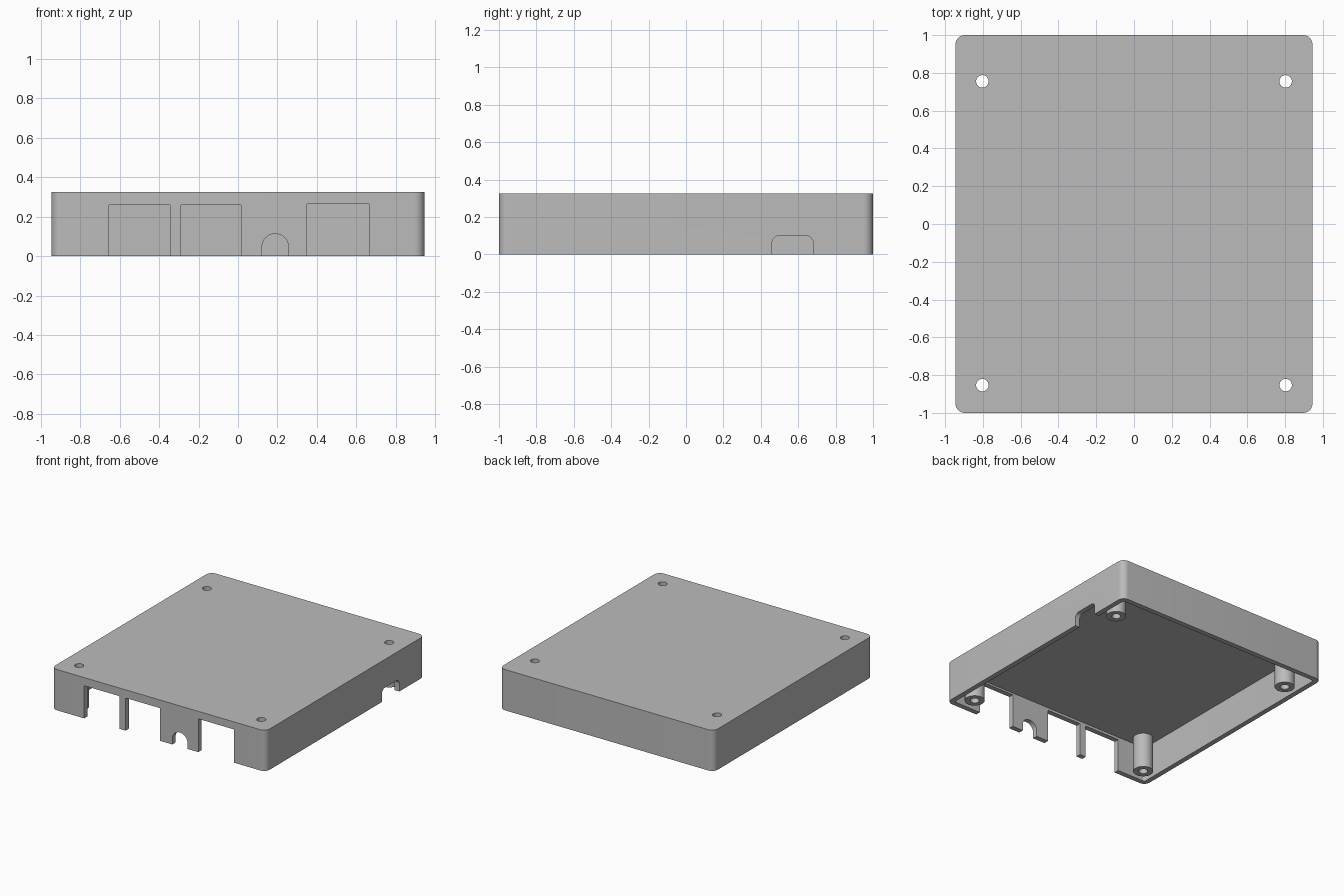
import bpy, bmesh, math
from mathutils import Vector, Matrix

cube = bpy.data.objects.get("Cube")
if cube:
    bpy.data.objects.remove(cube, do_unlink=True)

WIDTH, DEPTH, HEIGHT = 1.89, 2.0, 0.325
WALL, CEILING = 0.04, 0.28
POST_R, HOLE_R = 0.073, 0.033
POSTS = [(x, y) for x in (-0.803, 0.803) for y in (-0.853, 0.755)]

grey = bpy.data.materials.new("Grey plastic")
grey.use_nodes = True
COLOUR = (0.5, 0.5, 0.5, 1)
grey.diffuse_color = COLOUR
grey.node_tree.nodes["Principled BSDF"].inputs["Base Color"].default_value = COLOUR


def add_object(name, bm):
    bmesh.ops.recalc_face_normals(bm, faces=bm.faces)
    mesh = bpy.data.meshes.new(name)
    bm.to_mesh(mesh)
    bm.free()
    mesh.materials.append(grey)
    obj = bpy.data.objects.new(name, mesh)
    bpy.context.collection.objects.link(obj)
    return obj


def arc(cx, cy, r, start, end, steps=10):
    angles = [math.radians(start + (end - start) * i / steps) for i in range(steps + 1)]
    return [(cx + r * math.cos(a), cy + r * math.sin(a)) for a in angles]


def rounded_rect(w, d, r):
    x, y = w / 2 - r, d / 2 - r
    return (arc(x, y, r, 0, 90) + arc(-x, y, r, 90, 180)
            + arc(-x, -y, r, 180, 270) + arc(x, -y, r, 270, 360))


def arch(left, right, top, r):
    """Opening outline, flat below the rim and rounded at its upper corners."""
    points = [(left, -0.1), (right, -0.1)]
    points += arc(right - r, top - r, r, 0, 90)
    points += arc(left + r, top - r, r, 90, 180)
    return points


def prism(name, outline, low, high, matrix=Matrix()):
    """Extrude an outline between two levels, then turn it into place."""
    bm = bmesh.new()
    face = bm.faces.new([bm.verts.new((x, y, low)) for x, y in outline])
    grown = bmesh.ops.extrude_face_region(bm, geom=[face])["geom"]
    verts = [v for v in grown if isinstance(v, bmesh.types.BMVert)]
    bmesh.ops.translate(bm, verts=verts, vec=(0, 0, high - low))
    bmesh.ops.remove_doubles(bm, verts=bm.verts, dist=0.0001)
    bm.transform(matrix)
    return add_object(name, bm)


def smooth(obj):
    bpy.ops.object.select_all(action="DESELECT")
    obj.select_set(True)
    bpy.context.view_layer.objects.active = obj
    bpy.ops.object.shade_smooth_by_angle(angle=math.radians(30))


# Lid with rounded vertical corners, and the cutters that hollow it
lid = prism("lid_shell", rounded_rect(WIDTH, DEPTH, 0.05), 0, HEIGHT)
cutters = [prism("cavity_cutter", rounded_rect(WIDTH - 2 * WALL, DEPTH - 2 * WALL, 0.02),
                 -0.1, CEILING)]

# Port openings in the front wall
to_front = Matrix.Rotation(math.radians(90), 4, "X")
for left, right, top, r in [(-0.655, -0.345, 0.26, 0.005), (-0.29, 0.015, 0.26, 0.005),
                            (0.35, 0.665, 0.265, 0.005), (0.122, 0.255, 0.113, 0.066)]:
    cutters.append(prism("port_cutter", arch(left, right, top, r),
                         DEPTH / 2 - WALL - 0.02, DEPTH / 2 + 0.1, to_front))

# Rounded notch in the left wall
to_side = Matrix.Rotation(math.radians(90), 4, "Z") @ to_front
cutters.append(prism("notch_cutter", arch(0.46, 0.68, 0.1, 0.04),
                     WIDTH / 2 - WALL - 0.02, WIDTH / 2 + 0.1, to_side))

# Screw holes through the top
for x, y in POSTS:
    cutters.append(prism("screw_cutter", arc(x, y, HOLE_R, 0, 360, 32), 0.2, 0.5))

for cutter in cutters:
    cutter.hide_render = True
    mod = lid.modifiers.new("Cut", "BOOLEAN")
    mod.operation = "DIFFERENCE"
    mod.solver = "EXACT"
    mod.object = cutter

# Bake the cuts and drop the cutters
bpy.context.view_layer.update()
graph = bpy.context.evaluated_depsgraph_get()
cut_mesh = bpy.data.meshes.new_from_object(lid.evaluated_get(graph))
lid.modifiers.clear()
lid.data = cut_mesh
cut_mesh.materials.clear()
cut_mesh.materials.append(grey)
for cutter in cutters:
    bpy.data.objects.remove(cutter, do_unlink=True)
smooth(lid)

# Hollow screw posts hanging from the top
for (x, y) in POSTS:
    bm = bmesh.new()
    path = [(POST_R, CEILING), (POST_R, 0), (HOLE_R, 0), (HOLE_R, CEILING)]
    verts = [bm.verts.new((r, 0, z)) for r, z in path]
    edges = [bm.edges.new(pair) for pair in zip(verts, verts[1:])]
    bmesh.ops.spin(bm, geom=verts + edges, cent=(0, 0, 0), axis=(0, 0, 1),
                   angle=math.tau, steps=32)
    bmesh.ops.remove_doubles(bm, verts=bm.verts, dist=0.0001)
    bmesh.ops.translate(bm, verts=bm.verts, vec=Vector((x, y, 0)))
    name = ("front" if y < 0 else "back") + ("_left" if x > 0 else "_right")
    smooth(add_object(name + "_screw_post", bm))
